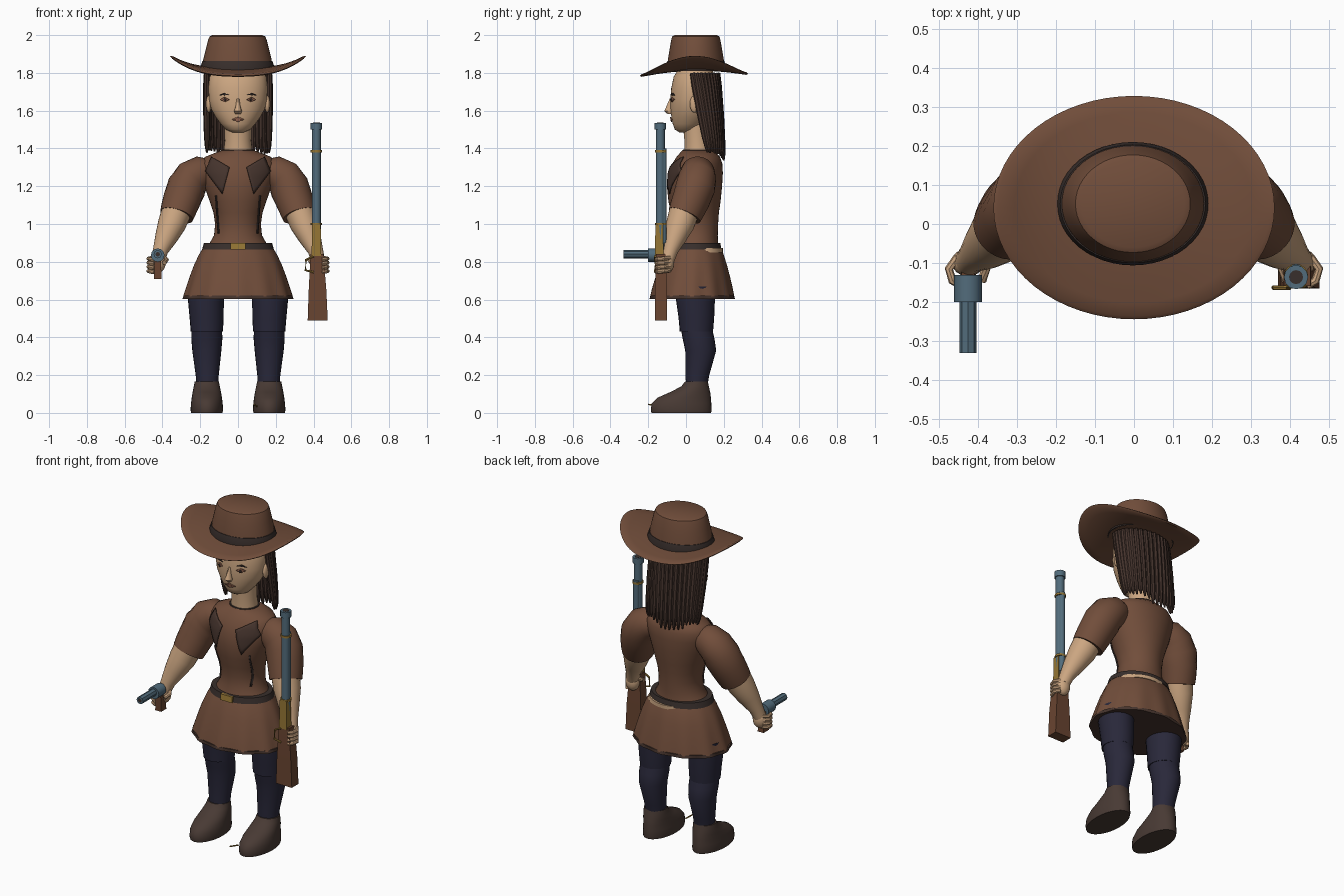
import bpy, bmesh, math, random
from mathutils import Vector
from mathutils.bvhtree import BVHTree

random.seed(4)
if "Cube" in bpy.data.objects:
    bpy.data.objects.remove(bpy.data.objects["Cube"])


def material(name, *rgb):
    m = bpy.data.materials.new(name)
    m.use_nodes = True
    m.diffuse_color = (*rgb, 1)
    m.node_tree.nodes["Principled BSDF"].inputs["Base Color"].default_value = (*rgb, 1)
    return m


leather = material("brown leather", .165, .075, .043)
dark = material("dark trim", .04, .028, .025)
skin = material("skin", .60, .38, .22)
hair = material("dark brown hair", .06, .034, .026)
navy = material("navy cloth", .022, .021, .042)
boot = material("boot brown", .065, .042, .034)
steel = material("blue steel", .085, .15, .2)
gold = material("brass", .3, .18, .035)
wood = material("wood", .14, .058, .03)
lip = material("lip brown", .3, .13, .08)


def finish(name, bm, mat, angle=40):
    bmesh.ops.recalc_face_normals(bm, faces=bm.faces)
    me = bpy.data.meshes.new(name)
    bm.to_mesh(me)
    bm.free()
    me.materials.append(mat)
    ob = bpy.data.objects.new(name, me)
    bpy.context.collection.objects.link(ob)
    bpy.ops.object.select_all(action='DESELECT')
    ob.select_set(True)
    bpy.context.view_layer.objects.active = ob
    bpy.ops.object.shade_smooth_by_angle(angle=math.radians(angle))
    return ob


def loft(name, rings, mat, n=32, bend=False, ripple=0, warp=None):
    """Skin rings (x, y, z, rx, ry); bend turns each ring to face along the path."""
    bm = bmesh.new()
    loops = []
    turn = math.pi / 4 if n == 4 else 0
    centres = [Vector(r[:3]) for r in rings]
    for i, (c, r) in enumerate(zip(centres, rings)):
        rx, ry = r[3], r[-1]
        path = centres[min(i + 1, len(rings) - 1)] - centres[max(i - 1, 0)]
        quat = path.to_track_quat('Z', 'Y')
        loop = []
        for k in range(n):
            a = math.tau * k / n + turn
            f = 1 + ripple * i * math.cos(12 * a)
            p = Vector((rx * f * math.cos(a), ry * f * math.sin(a), 0))
            p = c + (quat @ p if bend else p)
            if warp:
                p.z += warp(p)
            loop.append(bm.verts.new(p))
        loops.append(loop)
    for a, b in zip(loops, loops[1:]):
        for k in range(n):
            bm.faces.new((a[k], a[k - 1], b[k - 1], b[k]))
    bm.faces.new(loops[0])
    bm.faces.new(loops[-1])
    return finish(name, bm, mat)


def tube(name, pts, r, mat, n=10):
    return loft(name, [(*p, r, r) for p in pts], mat, n, True)


def ball(name, centre, size, mat):
    bm = bmesh.new()
    bmesh.ops.create_uvsphere(bm, u_segments=16, v_segments=10, radius=1)
    bmesh.ops.scale(bm, vec=size, verts=bm.verts)
    bmesh.ops.translate(bm, vec=centre, verts=bm.verts)
    return finish(name, bm, mat)


def patch(name, target, corners, mat, lift=.005, n=8):
    """Lay a thin four-cornered plate (x, z corners) on the front of target."""
    me = target.data
    tree = BVHTree.FromPolygons([v.co for v in me.vertices], [p.vertices[:] for p in me.polygons])
    a, b, c, d = [Vector(p) for p in corners]
    bm = bmesh.new()
    grid = []
    for i in range(n + 1):
        for j in range(n + 1):
            p = a.lerp(b, i / n).lerp(d.lerp(c, i / n), j / n)
            hit = tree.ray_cast(Vector((p.x, -1, p.y)), Vector((0, 1, 0)))[0]
            y = hit.y if hit else 0
            grid.append(bm.verts.new((p.x, y - lift, p.y)))
    for i in range(n):
        for j in range(n):
            k = i * (n + 1) + j
            bm.faces.new((grid[k], grid[k + 1], grid[k + n + 2], grid[k + n + 1]))
    ob = finish(name, bm, mat)
    thick = ob.modifiers.new("thickness", 'SOLIDIFY')
    thick.thickness, thick.offset = .006, 0


# Hat: curled brim, crown and band
def curl(p):
    return .07 * abs(p.x / .36) ** 3 - .03 * ((p.y - .04) / .29) ** 2 + .02 * p.y


loft("hat_brim", [(0, .042, z, .36 * f, .286 * f) for f, z in (
    (.4, 1.826), (.55, 1.826), (.7, 1.825), (.85, 1.825), (.97, 1.825), (1, 1.818),
    (.97, 1.811), (.85, 1.81), (.7, 1.81), (.55, 1.81), (.4, 1.81))], leather, 64, warp=curl)
loft("hat_crown", [(-.003, .052, z, r, r - d) for z, r, d in (
    (1.81, .188, .035), (1.87, .181, .033), (1.93, .166, .028), (1.975, .155, .025),
    (1.993, .147, .022), (2, .132, .02))], leather, 48)
loft("hat_band", [(-.003, .052, 1.812, .194, .158), (-.003, .052, 1.835, .194, .158),
                  (-.003, .052, 1.862, .186, .151)], dark, 48)

# Head, neck and ears
head = loft("head", [(0, y, z, rx, ry) for z, y, rx, ry in (
    (1.485, .0, .03, .035), (1.5, .005, .065, .064), (1.53, .018, .092, .088),
    (1.565, .027, .118, .104), (1.61, .033, .143, .115), (1.66, .037, .154, .12),
    (1.72, .04, .157, .118), (1.78, .045, .15, .11), (1.83, .05, .12, .085))], skin, 40)
loft("neck", [(0, .065, 1.36, .08, .075), (0, .06, 1.44, .07, .068), (0, .05, 1.56, .075, .07)], skin)
loft("nose", [(0, -.078, 1.665, .007, .008), (0, -.083, 1.62, .013, .022),
              (0, -.088, 1.597, .021, .027), (0, -.084, 1.583, .015, .014)], skin, 12)
patch("upper_lip", head, [(-.036, 1.553), (0, 1.567), (.036, 1.553), (0, 1.554)], lip)
patch("lower_lip", head, [(-.03, 1.552), (0, 1.553), (.03, 1.552), (0, 1.54)], lip)
for s, side in ((1, "left"), (-1, "right")):
    ball(side + "_ear", (s * .155, .045, 1.635), (.014, .025, .045), skin)
    patch(side + "_eyelid", head, [(s * .045, 1.658), (s * .07, 1.672), (s * .096, 1.66), (s * .07, 1.645)], lip)
    patch(side + "_eye", head, [(s * .062, 1.658), (s * .07, 1.666), (s * .079, 1.658), (s * .07, 1.65)], dark, .009)
    patch(side + "_eyebrow", head, [(s * .045, 1.683), (s * .075, 1.694), (s * .1, 1.68), (s * .075, 1.684)], dark)

# Hair: tapered hanging strands around the sides and back
strands = 21
for i in range(strands):
    a = math.radians(-8 + 196 * i / (strands - 1))
    c, s = math.cos(a), math.sin(a)
    low = 1.335 + .05 * abs(c) + random.uniform(-.012, .012)
    top = Vector((.168 * c, .05 + .118 * s, 1.8))
    end = Vector((.165 * c, .125 + .075 * s, low))
    loft("hair_strand", [(*top.lerp(end, t), r) for t, r in (
        (0, .013), (.15, .017), (.5, .018), (.8, .015), (.94, .01), (1, .004))], hair, 8, True)

# Shirt, collar patches and front seams
shirt = loft("shirt", [(0, y, z, rx, ry) for z, y, rx, ry in (
    (.865, .04, .172, .135), (.89, .042, .155, .128), (.94, .048, .127, .12), (1, .05, .121, .12),
    (1.06, .047, .13, .127), (1.12, .045, .15, .138), (1.2, .045, .178, .146), (1.27, .052, .197, .143),
    (1.32, .06, .2, .132), (1.355, .065, .175, .115), (1.377, .064, .12, .095),
    (1.39, .062, .085, .08))], leather, 40)
loft("collar_edge", [(0, .062, 1.386, .086, .081), (0, .062, 1.394, .083, .078)], dark)
for s, side in ((1, "left"), (-1, "right")):
    patch(side + "_lapel", shirt, [(s * .14, 1.355), (s * .045, 1.3), (s * .083, 1.16), (s * .172, 1.28)], hair, .009)
    patch(side + "_seam", shirt, [(s * .12, 1.15), (s * .114, 1.15), (s * .1, .95), (s * .106, .95)], dark)

# Belt, buckle and skirt
loft("belt", [(0, .04, .866, .19, .148), (0, .04, .9, .18, .141)], dark, 40)
loft("buckle", [(0, -.105, .866, .055, .014), (0, -.1, .9, .055, .014)], gold, 4)
loft("hip_skin", [(.02, .053, .85, .17, .142), (.02, .05, .872, .16, .146)], skin, 32)
loft("skirt", [(0, y, z, rx, ry) for z, y, rx, ry in (
    (.872, .04, .185, .142), (.84, .04, .205, .158), (.78, .038, .232, .178), (.72, .036, .253, .195),
    (.66, .034, .272, .21), (.615, .033, .285, .219))], leather, 72, ripple=.004)
loft("skirt_hem", [(0, .033, .622, .287, .221), (0, .033, .604, .289, .223)], hair, 72, ripple=.016)

# Legs, boots, sleeves, forearms and hands
for s, side in ((1, "left"), (-1, "right")):
    loft(side + "_thigh", [(s * .17, .05, .67, .097, .105), (s * .17, .05, .6, .095, .103),
                           (s * .166, .055, .5, .09, .094), (s * .165, .055, .43, .085, .088)], navy, 24)
    loft(side + "_calf", [(s * .165, .055, .45, .081, .083), (s * .165, .067, .39, .082, .084),
                          (s * .165, .078, .33, .077, .082), (s * .163, .06, .2, .061, .063),
                          (s * .162, .056, .13, .057, .055)], navy, 24)
    loft(side + "_boot", [(s * .165, y, z, rx, ry) for z, y, rx, ry in (
        (0, -.025, .083, .158), (.015, -.025, .086, .161), (.05, -.024, .084, .158), (.08, -.01, .08, .142),
        (.11, .022, .075, .106), (.14, .048, .069, .073), (.165, .055, .064, .061))], boot, 32)
    loft(side + "_sleeve", [(s * x, y, z, r) for x, y, z, r in (
        (.15, .062, 1.275, .07), (.19, .062, 1.272, .09), (.24, .06, 1.245, .1), (.272, .05, 1.195, .105),
        (.297, .028, 1.13, .1), (.314, .007, 1.08, .095), (.325, -.008, 1.045, .09))], leather, 28, True)
    loft(side + "_forearm", [(s * x, y, z, r) for x, y, z, r in (
        (.32, -.005, 1.08, .08), (.35, -.03, 1, .075), (.38, -.058, .93, .06),
        (.41, -.083, .86, .041), (.424, -.097, .81, .036))], skin, 24, True)
    ball(side + "_palm", (s * .425, -.098, .795), (.042, .036, .055), skin)
    for k in range(4):
        z = .82 - k * .022
        tube(side + "_finger", [(s * .452, -.085, z), (s * .474, -.115, z - .003), (s * .465, -.145, z - .006),
                                (s * .443, -.157, z - .008)], .011, skin, 8)
    tube(side + "_thumb", [(s * .4, -.085, .83), (s * .378, -.112, .81), (s * .39, -.145, .795)], .012, skin, 8)

# Revolver in the right hand
gx = -.425
tube("revolver_barrel", [(gx, -.18, .84), (gx, -.33, .84)], .022, steel, 8)
tube("revolver_drum", [(gx, -.13, .835), (gx, -.2, .835)], .036, steel, 12)
tube("revolver_bore", [(gx, -.32, .84), (gx, -.3305, .84)], .012, dark, 8)
loft("revolver_grip", [(gx, -.135, .83, .024, .03), (gx, -.13, .71, .028, .035)], wood, 4)

# Rifle held upright in the left hand
rx, ry = .415, -.136
loft("rifle_stock", [(.422, -.133, .49, .075, .045), (.421, -.133, .65, .066, .044),
                     (.418, -.133, .84, .048, .036)], wood, 4)
loft("rifle_receiver", [(rx, ry - .006, .83, .036, .032), (rx, ry - .006, 1, .032, .028)], gold, 4)
tube("rifle_barrel", [(rx, ry, .84), (rx, ry, 1.51)], .024, steel, 16)
tube("rifle_magazine", [(rx, ry + .016, .9), (rx, ry + .016, 1.4)], .018, steel, 12)
tube("rifle_muzzle", [(rx, ry, 1.5), (rx, ry, 1.535)], .031, steel, 12)
tube("rifle_bore", [(rx, ry, 1.52), (rx, ry, 1.537)], .018, dark, 12)
for z in (1, 1.385):
    tube("rifle_band", [(rx, ry + .003, z - .006), (rx, ry + .003, z + .006)], .031, gold, 16)
tube("rifle_lever", [(.4, -.163, .83), (.36, -.163, .81), (.357, -.163, .755), (.4, -.163, .745)], .006, gold, 8)
tube("boot_pin", [(.1, -.14, .035), (.085, -.2, .045)], .004, gold, 6)
